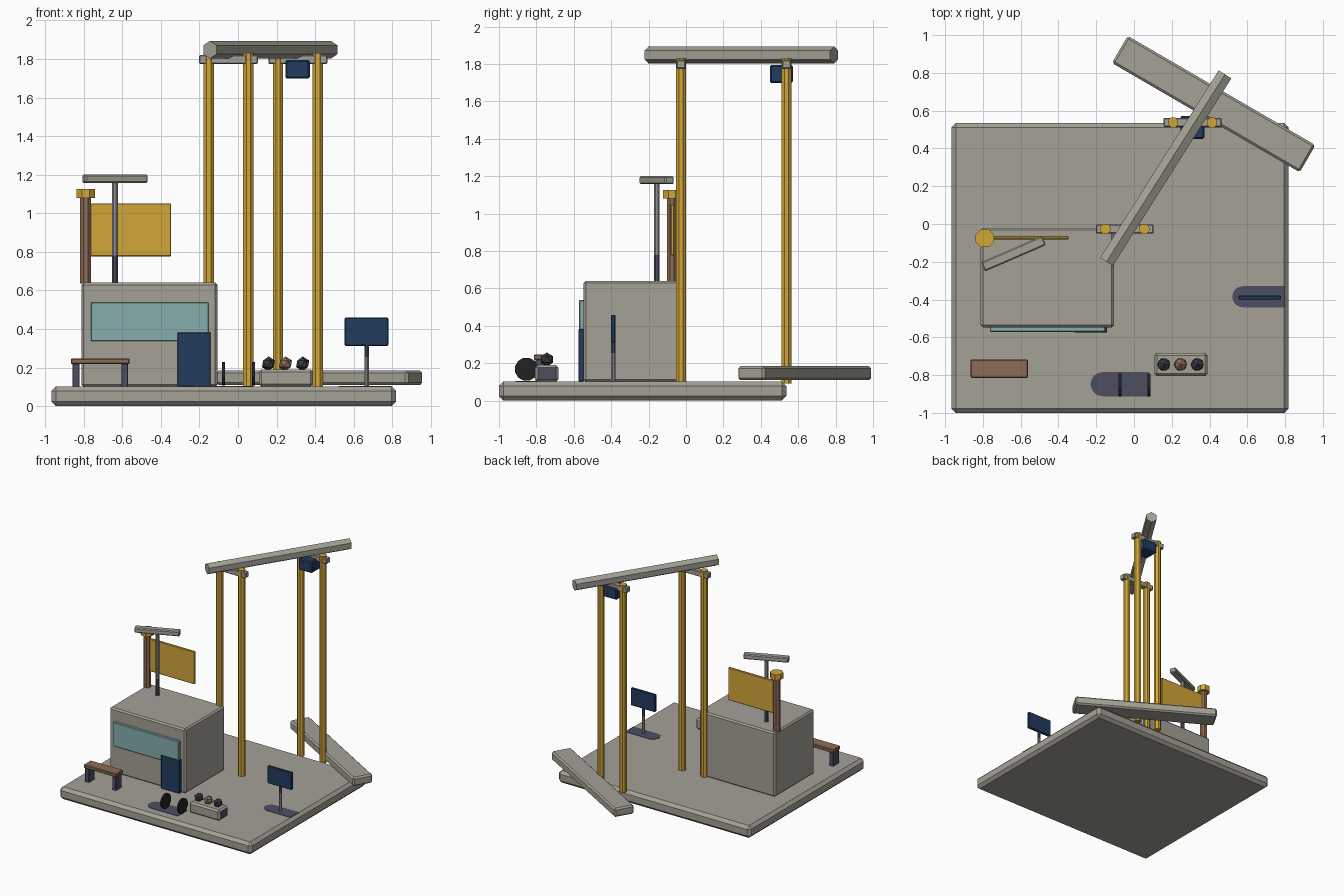
import bpy, bmesh, math
from mathutils import Matrix

if "Cube" in bpy.data.objects:
    bpy.data.objects.remove(bpy.data.objects["Cube"])


def material(name, r, g, b):
    m = bpy.data.materials.new(name)
    lin = [((c / 255 + 0.055) / 1.055) ** 2.4 for c in (r, g, b)]
    m.diffuse_color = (*lin, 1)
    m.use_nodes = True
    m.node_tree.nodes["Principled BSDF"].inputs["Base Color"].default_value = m.diffuse_color
    return m


CONCRETE = material("concrete grey", 164, 161, 150)
STEEL = material("steel grey", 148, 148, 148)
YELLOW = material("yellow", 210, 166, 56)
NAVY = material("navy blue", 34, 60, 94)
TEAL = material("teal glass", 134, 174, 173)
BROWN = material("wood brown", 140, 108, 86)
SLATE = material("slate", 76, 79, 98)
BLACK = material("black", 34, 34, 36)
CHARCOAL = material("charcoal", 56, 58, 66)


def finish(name, bm, mat):
    bmesh.ops.recalc_face_normals(bm, faces=bm.faces)
    me = bpy.data.meshes.new(name)
    bm.to_mesh(me)
    bm.free()
    me.materials.append(mat)
    ob = bpy.data.objects.new(name, me)
    bpy.context.collection.objects.link(ob)
    return ob


def box(name, mat, x, y, z, bevel=0.0, turn=0.0):
    """Box from (min, max) ranges, turned about its own vertical axis."""
    size = [r[1] - r[0] for r in (x, y, z)]
    bm = bmesh.new()
    bmesh.ops.create_cube(bm, size=1, matrix=Matrix.Diagonal((*size, 1)))
    if bevel:
        bmesh.ops.bevel(bm, geom=bm.edges[:], offset=bevel, segments=1, affect='EDGES')
    ob = finish(name, bm, mat)
    ob.location = [(r[0] + r[1]) / 2 for r in (x, y, z)]
    ob.rotation_euler[2] = math.radians(turn)
    return ob


def bar(name, mat, center, length, turn, width, height, bevel):
    """Box placed by its centre, length and turn."""
    cx, cy, cz = center
    return box(name, mat, (cx - length / 2, cx + length / 2), (cy - width / 2, cy + width / 2),
               (cz - height / 2, cz + height / 2), bevel, turn)


def post(name, mat, x, y, z0, z1, r, sides=8):
    bm = bmesh.new()
    bmesh.ops.create_cone(bm, cap_ends=True, segments=sides, radius1=r, radius2=r, depth=z1 - z0,
                          matrix=Matrix.Rotation(math.pi / sides, 4, 'Z'))
    ob = finish(name, bm, mat)
    ob.location = (x, y, (z0 + z1) / 2)
    return ob


def patch(name, x0, x1, y, r):
    """Thin ground patch with a rounded left end."""
    bm = bmesh.new()
    pts = [(x1, y - r), (x1, y + r)]
    pts += [(x0 + r + r * math.cos(a), y + r * math.sin(a))
            for a in (math.pi / 2 + math.pi * i / 8 for i in range(9))]
    face = bm.faces.new([bm.verts.new((px, py, TOP - 0.002)) for px, py in pts])
    ext = bmesh.ops.extrude_face_region(bm, geom=[face])
    bmesh.ops.translate(bm, vec=(0, 0, 0.005),
                        verts=[v for v in ext["geom"] if isinstance(v, bmesh.types.BMVert)])
    return finish(name, bm, SLATE)


TOP = 0.103

# Ground slab and the loose slab lying across the back corner
box("base_slab", CONCRETE, (-0.967, 0.819), (-1.0, 0.536), (0, TOP), 0.024)
bar("loose_slab", CONCRETE, (0.422, 0.635, 0.147), 1.15, -30.2, 0.166, 0.074, 0.012)

# Two yellow post pairs, each with a cross bracket
for label, px, py in (("front", -0.049, -0.026), ("back", 0.31, 0.538)):
    for side, s in (("left", -1), ("right", 1)):
        post(f"{label}_{side}_post", YELLOW, px + s * 0.103, py, TOP - 0.01, 1.832, 0.029)
    box(f"{label}_bracket", CONCRETE, (px - 0.153, px + 0.153), (py - 0.024, py + 0.024),
        (1.775, 1.82), 0.005)

# Six-sided top beam, ridge upward
bm = bmesh.new()
bmesh.ops.create_cone(bm, cap_ends=True, segments=6, radius1=0.046, radius2=0.046, depth=1.174)
beam = finish("top_beam", bm, CONCRETE)
turn = math.radians(57.7)
length_axis = (math.cos(turn), math.sin(turn), 0)
side_axis = (math.sin(turn), -math.cos(turn), 0)
# the widest corner of the hexagon must point up
v = max((v.co for v in beam.data.vertices), key=lambda c: c.z)
spin = math.atan2(v.y, v.x)
beam.matrix_world = (Matrix.Translation((0.168, 0.296, 1.848)) @ Matrix.Rotation(turn, 4, 'Z')
                     @ Matrix.Rotation(math.pi / 2, 4, 'Y') @ Matrix.Rotation(-spin, 4, 'Z'))

# Hoist box under the beam
box("hoist_box", NAVY, (0.245, 0.372), (0.449, 0.571), (1.698, 1.795), 0.008)

# Hut with window and door plates
box("hut", CONCRETE, (-0.812, -0.106), (-0.547, -0.02), (TOP - 0.003, 0.641), 0.012)
box("hut_window", TEAL, (-0.763, -0.152), (-0.571, -0.545), (0.337, 0.538), 0.004)
box("hut_door", NAVY, (-0.313, -0.142), (-0.575, -0.545), (TOP, 0.383), 0.003)

# Roof mast with a crossbar; its lower part is dark
post("mast_lower", SLATE, -0.638, -0.156, 0.635, 0.78, 0.016)
post("mast_upper", STEEL, -0.638, -0.156, 0.78, 1.165, 0.016)
bar("mast_crossbar", CONCRETE, (-0.638, -0.157, 1.179), 0.352, 23.4, 0.053, 0.042, 0.007)

# Roof flag post and yellow board
post("flag_post", BROWN, -0.79, -0.075, 0.635, 1.085, 0.03)
post("flag_post_cap", YELLOW, -0.79, -0.075, 1.08, 1.126, 0.052)
box("flag_board", YELLOW, (-0.775, -0.346), (-0.082, -0.063), (0.777, 1.052), 0.005)

# Bench
box("bench_seat", BROWN, (-0.866, -0.562), (-0.814, -0.718), (0.218, 0.247), 0.005)
for side, lx in (("left", -0.84), ("right", -0.587)):
    box(f"bench_{side}_leg", SLATE, (lx - 0.018, lx + 0.018), (-0.805, -0.727), (TOP - 0.003, 0.22), 0.003)

# Wheel discs
for i, wx in enumerate((-0.075, 0.08)):
    wheel = post(f"wheel_disc_{i + 1}", BLACK, wx, -0.853, -0.008, 0.008, 0.063, 12)
    wheel.location[2] = 0.168
    wheel.rotation_euler[1] = math.pi / 2

# Tray with three stones; its end faces are dark
tray = box("tray", CONCRETE, (0.108, 0.39), (-0.806, -0.682), (TOP - 0.003, 0.191), 0.014)
tray.data.materials.append(SLATE)
for f in tray.data.polygons:
    f.material_index = int(abs(f.normal.x) > 0.9)
for i, (sx, mat) in enumerate(((0.158, CHARCOAL), (0.246, BROWN), (0.335, CHARCOAL))):
    bm = bmesh.new()
    bmesh.ops.create_icosphere(bm, subdivisions=1, radius=0.038)
    finish(f"stone_{i + 1}", bm, mat).location = (sx, -0.744, 0.22)

# Sign on a thin post
box("sign_panel", NAVY, (0.553, 0.779), (-0.401, -0.378), (0.312, 0.459), 0.005)
post("sign_post_lower", STEEL, 0.667, -0.389, TOP - 0.003, 0.255, 0.012)
post("sign_post_upper", SLATE, 0.667, -0.389, 0.255, 0.32, 0.012)

# Dark ground patches
patch("sign_patch", 0.52, 0.796, -0.385, 0.056)
patch("wheel_patch", -0.23, 0.08, -0.848, 0.064)
